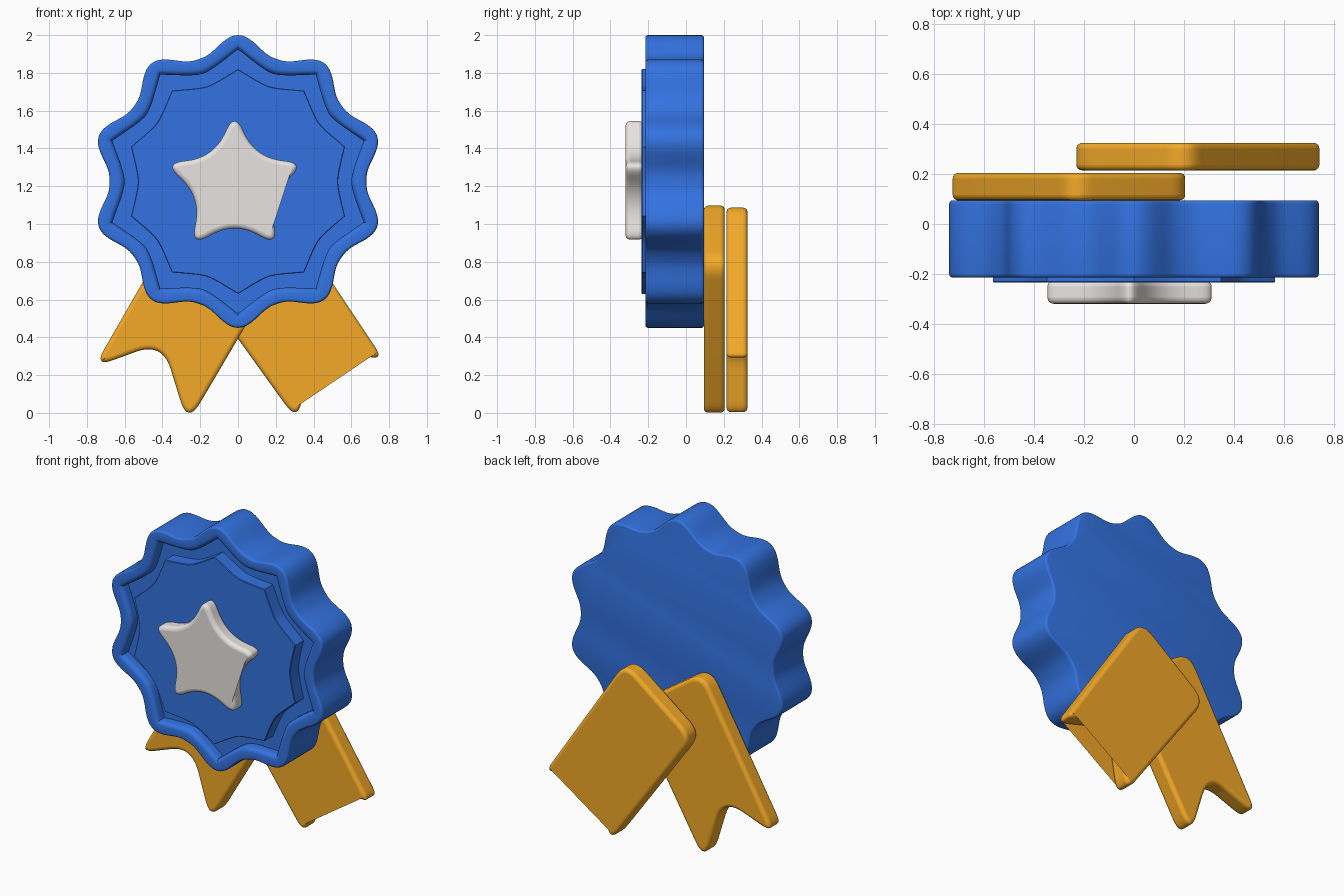
import bpy, bmesh, math
from mathutils import Vector

if "Cube" in bpy.data.objects:
    bpy.data.objects.remove(bpy.data.objects["Cube"])


def material(name, rgb):
    m = bpy.data.materials.new(name)
    m.diffuse_color = (*rgb, 1)
    m.use_nodes = True
    m.node_tree.nodes["Principled BSDF"].inputs["Base Color"].default_value = m.diffuse_color
    return m


BLUE = material("blue", (0.033, 0.17, 0.75))
GOLD = material("gold", (0.90, 0.40, 0.022))
PALE = material("pale", (0.80, 0.77, 0.75))


def finish(name, bm, mat, bevel=0):
    bmesh.ops.recalc_face_normals(bm, faces=bm.faces[:])
    me = bpy.data.meshes.new(name)
    bm.to_mesh(me)
    bm.free()
    ob = bpy.data.objects.new(name, me)
    bpy.context.collection.objects.link(ob)
    me.materials.append(mat)
    if bevel:
        mod = ob.modifiers.new("round", 'BEVEL')
        mod.width, mod.segments = bevel, 4
        mod.limit_method, mod.angle_limit = 'ANGLE', math.radians(50)
        mod.use_clamp_overlap = False
    bpy.ops.object.select_all(action='DESELECT')
    ob.select_set(True)
    bpy.context.view_layer.objects.active = ob
    bpy.ops.object.shade_smooth_by_angle(angle=math.radians(40))
    return ob


def fillet(corners, steps=10):
    """corners: (x, z, cut); returns the outline with each corner rounded."""
    out, n = [], len(corners)
    for i, (x, z, cut) in enumerate(corners):
        p = Vector((x, z))
        a = p + (Vector(corners[i - 1][:2]) - p).normalized() * cut
        b = p + (Vector(corners[(i + 1) % n][:2]) - p).normalized() * cut
        for k in range(steps + 1):
            t = k / steps
            out.append(a * (1 - t) ** 2 + p * 2 * t * (1 - t) + b * t * t)
    return out


def loft(loops):
    """Skin a stack of (outline, y) loops and cap both ends."""
    bm = bmesh.new()
    rings = [[bm.verts.new((p[0], y, p[1])) for p in pts] for pts, y in loops]
    n = len(rings[0])
    for r, s in zip(rings, rings[1:]):
        for i in range(n):
            j = (i + 1) % n
            bm.faces.new((r[i], r[j], s[j], s[i]))
    bm.faces.new(rings[0])
    bm.faces.new(rings[-1])
    return bm


def scallop(tip, valley, sharp, n=240):
    """Ten-lobed outline, with rounded or pointed tips."""
    pts = []
    for i in range(n):
        a = 2 * math.pi * i / n
        if sharp:
            u = (i % (n // 10)) / (n // 20)
            f = (1 - min(u, 2 - u)) ** 1.7
        else:
            f = (0.5 + 0.5 * math.cos(10 * a)) ** 1.3
        r = valley + (tip - valley) * f
        pts.append((r * math.sin(a), 1.225 + r * math.cos(a)))
    return pts


# Rosette: rounded body, raised rim, recessed channel, raised inner plate
loops = []
R = 0.015
arc = [k * math.pi / 8 for k in range(5)]
for a in arc:
    d = R * (1 - math.sin(a))
    loops.append((scallop(0.775 - d, 0.68 - d, False), 0.095 - R * (1 - math.cos(a))))
for a in arc:
    d = R * (1 - math.cos(a))
    loops.append((scallop(0.775 - d, 0.68 - d, False), -0.215 + R * (1 - math.sin(a))))
Q = 0.03
for a in arc:
    d = Q * (1 - math.sin(a))
    loops.append((scallop(0.70 + d, 0.60 + d, True), -0.215 + Q * (1 - math.cos(a))))
loops += [(scallop(0.70, 0.60, True), -0.15),
          (scallop(0.595, 0.53, True), -0.15),
          (scallop(0.595, 0.53, True), -0.231),
          (scallop(0.591, 0.526, True), -0.235)]
finish("rosette", loft(loops), BLUE)

# Star on the front
corners = []
for i in range(10):
    r, cut = ((0.19, 0.14), (0.39, 0.10))[i % 2 == 0]
    a = i * math.pi / 5
    corners.append((-0.018 + r * math.sin(a), 1.20 + r * math.cos(a), cut))
star = fillet(corners)
finish("star", loft([(star, -0.225), (star, -0.32)]), PALE, 0.025)

# Ribbon tails with swallowtail ends, one behind the other
left = fillet([(-0.25, 1.135, 0.11), (0.24, 0.80, 0.11), (-0.267, -0.06, 0.135),
               (-0.40, 0.375, 0.15), (-0.763, 0.242, 0.11)])
right = fillet([(0.21, 1.125, 0.11), (-0.268, 0.765, 0.11), (0.318, -0.05, 0.12),
                (0.39, 0.38, 0.15), (0.775, 0.275, 0.09)])
finish("left_ribbon", loft([(left, 0.095), (left, 0.205)]), GOLD, 0.022)
finish("right_ribbon", loft([(right, 0.215), (right, 0.325)]), GOLD, 0.022)
